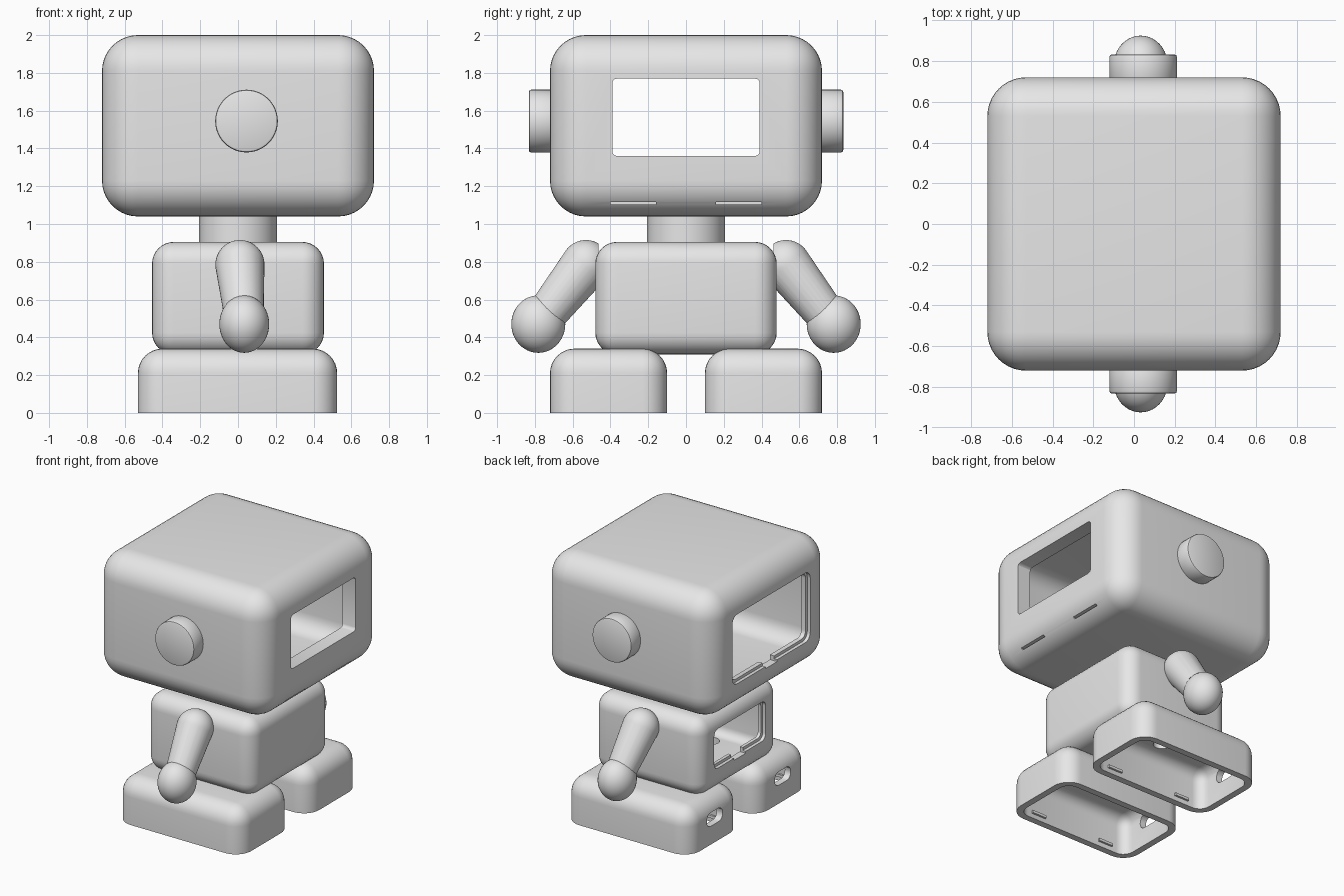
import bpy, bmesh, math
from mathutils import Matrix, Vector

if "Cube" in bpy.data.objects:
    bpy.data.objects.remove(bpy.data.objects["Cube"])

grey = bpy.data.materials.new("light_grey")
grey.diffuse_color = (0.8, 0.8, 0.8, 1)
grey.use_nodes = True
grey.node_tree.nodes["Principled BSDF"].inputs["Base Color"].default_value = grey.diffuse_color


def to_object(name, bm):
    bmesh.ops.recalc_face_normals(bm, faces=bm.faces[:])
    me = bpy.data.meshes.new(name)
    bm.to_mesh(me)
    bm.free()
    me.materials.append(grey)
    ob = bpy.data.objects.new(name, me)
    bpy.context.collection.objects.link(ob)
    return ob


def box(name, lo, hi, r=0.0, seg=8, keep=lambda a, b: True):
    """Box from corner to corner; edges passing keep() are rounded."""
    lo, hi = Vector(lo), Vector(hi)
    bm = bmesh.new()
    bmesh.ops.create_cube(bm, size=1)
    for v in bm.verts:
        v.co = [lo[i] + (v.co[i] + 0.5) * (hi[i] - lo[i]) for i in range(3)]
    edges = [e for e in bm.edges if keep(e.verts[0].co, e.verts[1].co)]
    if r > 0:
        bmesh.ops.bevel(bm, geom=edges, offset=r, segments=seg, profile=0.5,
                        affect='EDGES', clamp_overlap=True)
    return to_object(name, bm)


def cylinder(name, center, r, depth, axis='Z', bevel=0.0):
    bm = bmesh.new()
    bmesh.ops.create_cone(bm, cap_ends=True, segments=48, radius1=r, radius2=r, depth=depth)
    if bevel:
        rims = [e for e in bm.edges if abs(e.verts[0].co.z - e.verts[1].co.z) < 1e-5]
        bmesh.ops.bevel(bm, geom=rims, offset=bevel, segments=2, profile=0.5, affect='EDGES')
    rot = Matrix.Rotation(math.pi / 2, 4, 'X') if axis == 'Y' else Matrix()
    bm.transform(Matrix.Translation(center) @ rot)
    return to_object(name, bm)


def cut(ob, cutter):
    m = ob.modifiers.new("cut", 'BOOLEAN')
    m.operation, m.solver, m.object = 'DIFFERENCE', 'EXACT', cutter
    bpy.context.view_layer.objects.active = ob
    bpy.ops.object.modifier_apply(modifier=m.name)
    bpy.data.objects.remove(cutter)


def along_x(a, b):
    return abs(a.x - b.x) > 1e-4


def not_on_floor(a, b):
    return max(a.z, b.z) > 0.01


def rear_hatch(ob, back, half, z0, z1, r):
    """Rear opening with a shallow ledge and a small latch notch."""
    cut(ob, box("c", (back - 0.1, -half, z0), (back + 0.025, half, z1), r, 5, along_x))
    g = 0.022
    cut(ob, box("c", (back - 0.1, -half + g, z0 + g), (back + 0.2, half - g, z1 - 0.01),
                r - 0.01, 5, along_x))
    cut(ob, box("c", (back - 0.1, -0.07, z0 - 0.015), (back + 0.2, 0.07, z0 + 0.06)))


# Head: hollow shell, front window, rear hatch, two bottom slots
head = box("head", (-0.72, -0.72, 1.04), (0.72, 0.72, 2.0), 0.19, 10)
cut(head, box("c", (-0.66, -0.66, 1.10), (0.61, 0.66, 1.94), 0.13, 6))
cut(head, box("c", (0.5, -0.39, 1.36), (0.9, 0.39, 1.77), 0.025, 3, along_x))
rear_hatch(head, -0.72, 0.47, 1.26, 1.79, 0.06)
for s in (-1, 1):
    y0, y1 = sorted((s * 0.16, s * 0.40))
    cut(head, box("c", (0.6, y0, 1.103), (0.8, y1, 1.116)))
cut(head, cylinder("c", (0, 0, 1.07), 0.1, 0.14))

# Neck: tube joining head and body
neck = cylinder("neck", (0, 0, 0.9725), 0.207, 0.145)
cut(neck, cylinder("c", (0, 0, 0.97), 0.1, 0.4))

# Body: hollow shell with rear hatch, neck and leg holes
body = box("body", (-0.455, -0.48, 0.31), (0.455, 0.48, 0.905), 0.115, 8)
cut(body, box("c", (-0.405, -0.43, 0.36), (0.405, 0.43, 0.855), 0.065, 5))
rear_hatch(body, -0.455, 0.31, 0.49, 0.79, 0.045)
cut(body, cylinder("c", (0, 0, 0.88), 0.1, 0.14))
for s in (-1, 1):
    cut(body, cylinder("c", (0, s * 0.3, 0.33), 0.06, 0.14))

smooth = [head, neck, body]
for s, side in ((-1, "right"), (1, "left")):
    # Foot: open underneath, rounded above, cable slot at the rear
    y0, y1 = sorted((s * 0.10, s * 0.72))
    foot = box(side + "_foot", (-0.53, y0, 0), (0.525, y1, 0.34), 0.13, 8, not_on_floor)
    cut(foot, box("c", (-0.48, y0 + 0.05, -0.1), (0.475, y1 - 0.05, 0.29), 0.08, 5,
                  lambda a, b: max(a.z, b.z) > 0))
    cut(foot, box("c", (-0.7, s * 0.41 - 0.095, 0.14), (-0.4, s * 0.41 + 0.095, 0.24),
                  0.045, 4, along_x))
    cut(foot, cylinder("c", (0, s * 0.3, 0.31), 0.06, 0.14))
    smooth.append(foot)

    # Small clips on the inside walls of the foot
    for i, x in enumerate((-0.3, 0.3)):
        for j, y in enumerate((y0 + 0.055, y1 - 0.055)):
            smooth.append(box(f"{side}_foot_clip_{i}{j}", (x - 0.06, y - 0.01, 0.035),
                              (x + 0.06, y + 0.01, 0.055)))

    # Ear: bevelled disc on the side of the head
    smooth.append(cylinder(side + "_ear", (0.045, s * 0.765, 1.545), 0.166, 0.135, 'Y', 0.012))

    # Arm: tapered capsule, cut flat where it meets the body
    bm = bmesh.new()
    for p, r in (((0.01, s * 0.53, 0.785), 0.13), ((0.035, s * 0.78, 0.47), 0.1)):
        bmesh.ops.create_uvsphere(bm, u_segments=40, v_segments=24, radius=r,
                                  matrix=Matrix.Translation(p))
    bmesh.ops.delete(bm, geom=bm.faces[:], context='FACES_ONLY')
    hull = bmesh.ops.convex_hull(bm, input=bm.verts[:])
    loose = [v for v in bm.verts if not v.link_faces]
    bmesh.ops.delete(bm, geom=loose, context='VERTS')
    bmesh.ops.delete(bm, geom=[e for e in bm.edges if not e.link_faces], context='EDGES')
    res = bmesh.ops.bisect_plane(bm, geom=bm.verts[:] + bm.edges[:] + bm.faces[:],
                                 plane_co=(0, s * 0.462, 0), plane_no=(0, -s, 0),
                                 clear_outer=True)
    rim = [g for g in res["geom_cut"] if isinstance(g, bmesh.types.BMEdge)]
    bmesh.ops.holes_fill(bm, edges=rim, sides=0)
    smooth.append(to_object(side + "_arm", bm))

    # Hand: slightly tall ball
    bm = bmesh.new()
    bmesh.ops.create_uvsphere(bm, u_segments=40, v_segments=24, radius=1)
    bm.transform(Matrix.Translation((0.033, s * 0.782, 0.47)) @
                 Matrix.Diagonal((0.132, 0.143, 0.152, 1)))
    smooth.append(to_object(side + "_hand", bm))

# Smooth rounded surfaces, keep crisp edges
bpy.ops.object.select_all(action='DESELECT')
for ob in smooth:
    ob.select_set(True)
bpy.context.view_layer.objects.active = head
bpy.ops.object.shade_smooth_by_angle(angle=math.radians(30))
